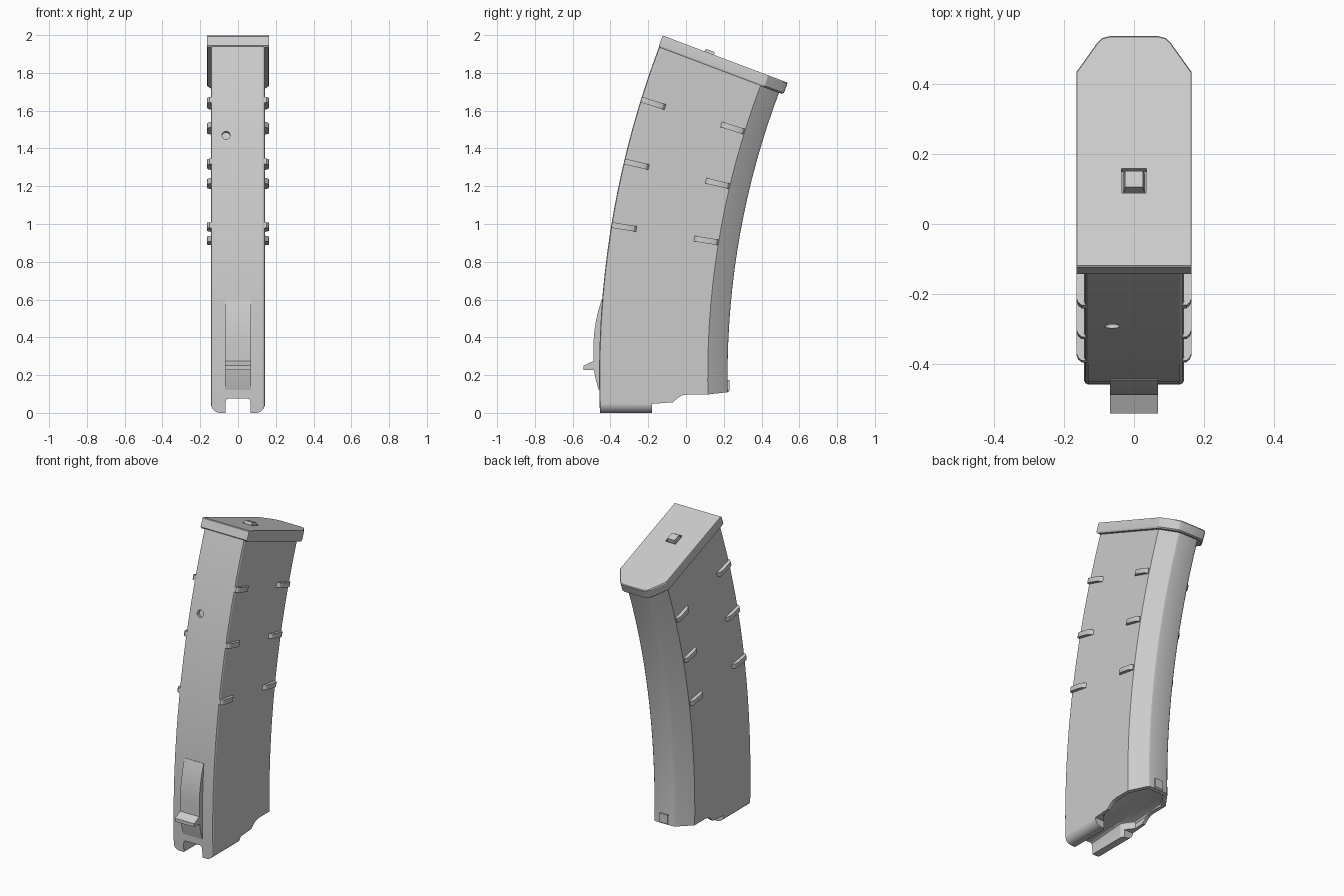
import bpy, bmesh
from math import sin, cos, pi, radians
from mathutils import Vector

if "Cube" in bpy.data.objects:
    bpy.data.objects.remove(bpy.data.objects["Cube"])

grey = bpy.data.materials.new("plain grey")
grey.use_nodes = True
grey.diffuse_color = (0.6, 0.6, 0.6, 1)
grey.node_tree.nodes["Principled BSDF"].inputs["Base Color"].default_value = (0.6, 0.6, 0.6, 1)

# The whole shape bends around one centre: r is the distance from it
CY, CZ = 4.46, 0.2
FRONT, BACK = 4.92, 4.24
TOP = radians(20.7)


def bend(x, r, t, h=0.0):
    """Point at radius r and angle t, raised h along the sweep."""
    return Vector((x, CY - r * cos(t) + h * sin(t), CZ + r * sin(t) + h * cos(t)))


def loft(name, rings):
    """Skin a list of equal rings and cap both ends."""
    bm = bmesh.new()
    vs = [[bm.verts.new(p) for p in ring] for ring in rings]
    n = len(vs[0])
    for a, b in zip(vs, vs[1:]):
        for i in range(n):
            bm.faces.new((a[i], a[(i + 1) % n], b[(i + 1) % n], b[i]))
    bm.faces.new(vs[0])
    bm.faces.new(vs[-1])
    bmesh.ops.recalc_face_normals(bm, faces=bm.faces)
    mesh = bpy.data.meshes.new(name)
    bm.to_mesh(mesh)
    bm.free()
    mesh.materials.append(grey)
    ob = bpy.data.objects.new(name, mesh)
    bpy.context.collection.objects.link(ob)
    return ob


def cut(ob, cutter):
    """Subtract a cutter, then remove it."""
    mod = ob.modifiers.new("cut", 'BOOLEAN')
    mod.operation, mod.solver, mod.object = 'DIFFERENCE', 'EXACT', cutter
    bpy.context.view_layer.objects.active = ob
    bpy.ops.object.modifier_apply(modifier=mod.name)
    bpy.data.objects.remove(cutter)


def mirrored(half):
    """Close a half outline of (x, y) across x = 0."""
    return half + [(-x, y) for x, y in reversed(half)]


def box(name, x, r0, r1, t, h0, h1, taper=1.0):
    m, d = (r0 + r1) / 2, (r1 - r0) / 2
    rings = []
    for h, k in ((h0, 1), (h1, taper)):
        rings.append([bend(a * x * k, m + b * d * k, t, h)
                      for a, b in ((1, 1), (1, -1), (-1, -1), (-1, 1))])
    return loft(name, rings)


parts = []

# Curved body
section = mirrored([(0.131, FRONT), (0.139, FRONT - 0.004), (0.143, FRONT - 0.012),
                    (0.143, 4.345), (0.078, 4.252), (0.068, 4.243), (0.055, BACK)])
steps = 18
body = loft("curved_body", [[bend(x, r, radians(-3) + (TOP + radians(3)) * i / steps)
                             for x, r in section] for i in range(steps + 1)])
parts.append(body)

# Stepped lower edge
edge = [(-0.7, 0), (-0.18, 0), (-0.18, 0.048), (-0.07, 0.056), (-0.045, 0.078),
        (-0.02, 0.093), (0.01, 0.098), (0.12, 0.098), (0.4, 0.13), (0.4, -0.2), (-0.7, -0.2)]
cut(body, loft("edge_cutter", [[(x, y, z) for y, z in edge] for x in (-0.3, 0.3)]))

# Rounded lower corners of the two front rails
for s in (-1, 1):
    arc = [(0.093 + 0.0505 * sin(a), 0.05 - 0.0505 * cos(a))
           for a in [pi / 2 * i / 6 for i in range(7)]]
    corner = arc + [(0.2, 0.05), (0.2, -0.05), (0.093, -0.05)]
    cut(body, loft("corner_cutter", [[(s * x, y, z) for x, z in corner] for y in (-0.6, -0.179)]))

# Recessed underside with a narrow slot opening to the front
plan = mirrored([(0.066, -0.6), (0.066, -0.2), (0.085, -0.17), (0.122, -0.13),
                 (0.122, 0.1), (0.06, 0.195)])
rings = [[(x, y, -0.1) for x, y in plan]]
for k, drop in ((1, 0.016), (0.93, 0.005), (0.78, 0)):
    rings.append([(x * k, y, 0.075 + 0.07 * (y + 0.46) - drop) for x, y in plan])
cut(body, loft("slot_cutter", rings))

# Small round hole in the front
hole = [(-0.063 + 0.022 * cos(2 * pi * i / 16), 0.022 * sin(2 * pi * i / 16)) for i in range(16)]
cut(body, loft("hole_cutter", [[bend(x, r, radians(14.96), h) for x, h in hole]
                               for r in (4.895, 4.96)]))

# Base plate across the top, with softened rims
plate = mirrored([(0.165, FRONT + 0.003), (0.165, 4.325), (0.105, 4.235),
                  (0.092, 4.221), (0.07, 4.215)])
mid = 4.57
cap = loft("base_plate", [[bend(x * k, mid + (r - mid) * k, TOP, h) for x, r in plate]
                          for h, k in ((-0.004, 0.975), (0.004, 1), (0.057, 1), (0.062, 0.988))])
cut(cap, box("button_recess_cutter", 0.036, 4.622, 4.697, TOP, 0.035, 0.1))
parts.append(cap)
parts.append(box("plate_button", 0.032, 4.628, 4.69, TOP, 0.03, 0.077, 0.8))

# Grip ribs in rows on both sides
for row, deg in enumerate((9.3, 13.3, 17.25)):
    for place, r0, r1 in (("front", 4.918, 4.785), ("back", 4.348, 4.475)):
        d = 0.022 if r1 > r0 else -0.022
        outline = [(0.135, r0), (0.15, r0), (0.16, r0 + d * 0.4), (0.165, r0 + d),
                   (0.165, r1 - d * 1.6), (0.158, r1 - d * 0.6), (0.143, r1), (0.135, r1)]
        for side, s in (("left", 1), ("right", -1)):
            parts.append(loft(f"{place}_rib_{side}_{row + 1}",
                              [[bend(s * x, r, radians(deg), h) for x, r in outline]
                               for h in (-0.015, 0.015)]))

# Front catch with a projecting shelf
catch = [(-0.43, 0.6), (-0.446, 0.6), (-0.465, 0.54), (-0.478, 0.48), (-0.487, 0.42),
         (-0.49, 0.36), (-0.49, 0.275), (-0.542, 0.25), (-0.542, 0.228), (-0.487, 0.228),
         (-0.479, 0.18), (-0.462, 0.12), (-0.43, 0.12)]
parts.append(loft("front_catch", [[(x, y, z) for y, z in catch] for x in (-0.068, 0.068)]))

# Small stop on the lower back
stop = [(0.2, 0.11), (0.222, 0.11), (0.23, 0.118), (0.23, 0.175), (0.2, 0.175)]
parts.append(loft("back_stop", [[(x, y, z) for y, z in stop] for x in (-0.028, 0.028)]))

# Smooth the curves and keep the edges sharp
bpy.ops.object.select_all(action='DESELECT')
for ob in parts:
    ob.select_set(True)
bpy.context.view_layer.objects.active = body
bpy.ops.object.shade_smooth_by_angle(angle=radians(25))
